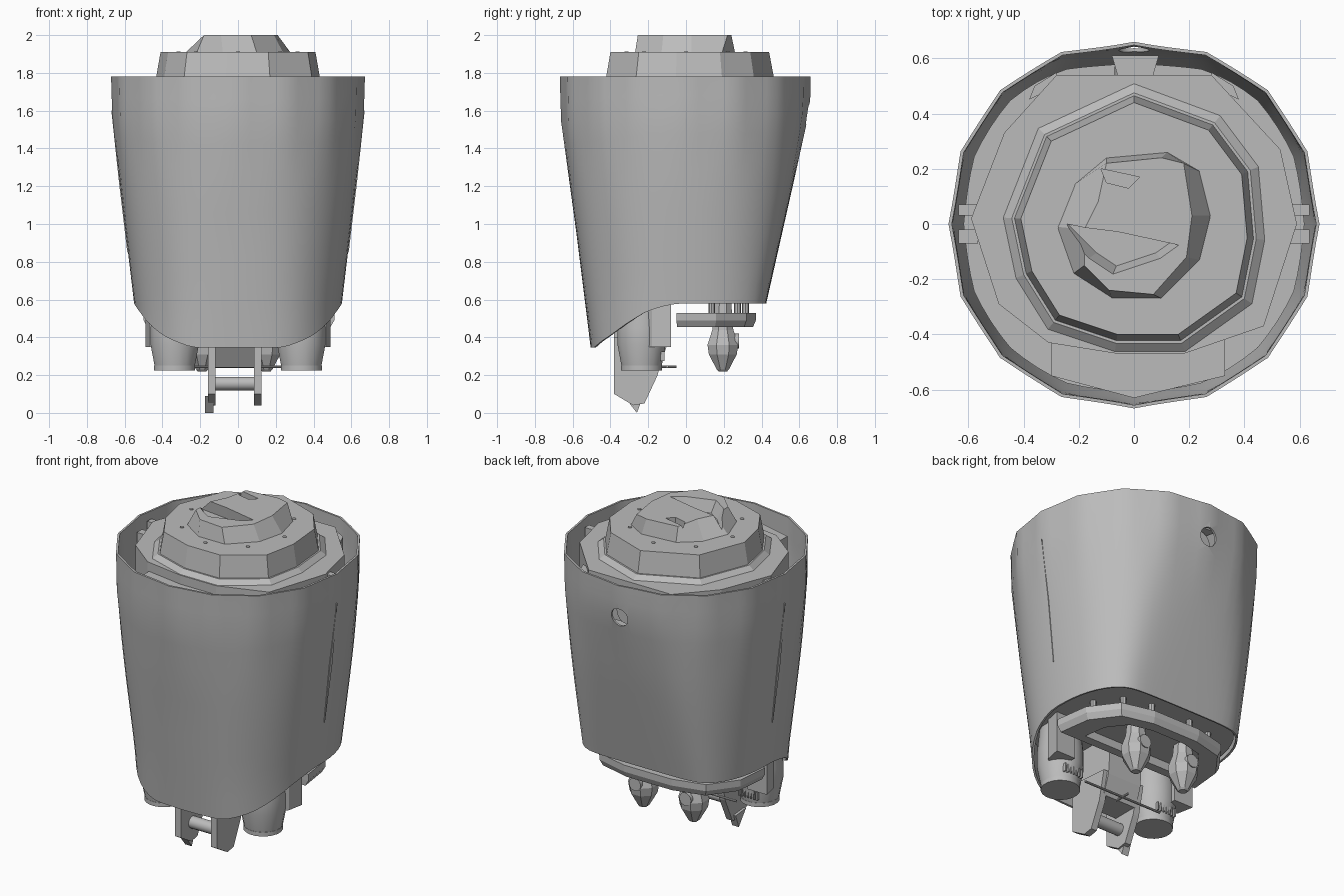
import bpy, bmesh, math
from mathutils import Vector, Matrix

if "Cube" in bpy.data.objects:
    bpy.data.objects.remove(bpy.data.objects["Cube"])

grey = bpy.data.materials.new("plain grey")
grey.use_nodes = True
grey.diffuse_color = (0.5, 0.5, 0.5, 1)
grey.node_tree.nodes["Principled BSDF"].inputs["Base Color"].default_value = (0.5, 0.5, 0.5, 1)


def soften(ob, angle):
    bpy.ops.object.select_all(action="DESELECT")
    ob.select_set(True)
    bpy.context.view_layer.objects.active = ob
    bpy.ops.object.shade_smooth_by_angle(angle=math.radians(angle))


def finish(name, bm, smooth=None):
    bmesh.ops.recalc_face_normals(bm, faces=bm.faces)
    mesh = bpy.data.meshes.new(name)
    bm.to_mesh(mesh)
    bm.free()
    mesh.materials.append(grey)
    ob = bpy.data.objects.new(name, mesh)
    bpy.context.collection.objects.link(ob)
    if smooth:
        soften(ob, smooth)
    return ob


def loft(name, rings, smooth=None, caps=True):
    bm = bmesh.new()
    rows = [[bm.verts.new(p) for p in ring] for ring in rings]
    n = len(rows[0])
    for a, b in zip(rows, rows[1:]):
        for i in range(n):
            j = (i + 1) % n
            bm.faces.new((a[i], a[j], b[j], b[i]))
    if caps:
        bm.faces.new(rows[0])
        bm.faces.new(rows[-1])
    return finish(name, bm, smooth)


def circle(r, z, n, x=0, y=0):
    turns = [math.tau * (i + 0.5) / n for i in range(n)]
    return [(x + r * math.cos(a), y + r * math.sin(a), z) for a in turns]


def turned(name, profile, n, x=0, y=0, smooth=None):
    return loft(name, [circle(r, z, n, x, y) for r, z in profile], smooth)


def box(name, centre, size):
    bm = bmesh.new()
    bmesh.ops.create_cube(bm, size=1, matrix=Matrix.Translation(centre) @ Matrix.Diagonal((*size, 1)))
    return finish(name, bm)


def rod(name, a, b, r, n=16):
    a, b = Vector(a), Vector(b)
    d = b - a
    m = Matrix.Translation((a + b) / 2) @ d.to_track_quat("Z", "Y").to_matrix().to_4x4()
    bm = bmesh.new()
    bmesh.ops.create_cone(bm, cap_ends=True, segments=n, radius1=r, radius2=r, depth=d.length, matrix=m)
    return finish(name, bm, 40)


def at_height(outline, z, scale=1):
    return [(x * scale, y * scale, z) for x, y in outline]


def slab_z(name, outline, z0, z1):
    return loft(name, [at_height(outline, z0), at_height(outline, z1)])


def slab_x(name, outline, x0, x1):
    return loft(name, [[(x, y, z) for y, z in outline] for x in (x0, x1)])


def apply_modifiers(ob):
    bpy.context.view_layer.update()
    dg = bpy.context.evaluated_depsgraph_get()
    mesh = bpy.data.meshes.new_from_object(ob.evaluated_get(dg))
    ob.modifiers.clear()
    ob.data = mesh


def cut(ob, cutter):
    mod = ob.modifiers.new("cut", "BOOLEAN")
    mod.operation = "DIFFERENCE"
    mod.object = cutter
    mod.solver = "EXACT"
    apply_modifiers(ob)
    bpy.data.objects.remove(cutter)


def lerp_table(table, t):
    for (a, u), (b, v) in zip(table, table[1:]):
        if t <= b:
            return u + (v - u) * max(0, (t - a) / (b - a))
    return table[-1][1]


# Tapered outer shell: a cone flattened at the sides, front and back, with a swept lip
ROUND = [(0.35, 0.56), (0.58, 0.577), (1.0, 0.625), (1.55, 0.681), (1.78, 0.686)]
SIDE = [(0.35, 0.525), (0.58, 0.55), (1.0, 0.6), (1.55, 0.665), (1.78, 0.672)]
FRONT = [(0.35, 0.505), (0.95, 0.58), (1.55, 0.662), (1.78, 0.668)]
BACK = [(0.58, 0.425), (1.2, 0.565), (1.62, 0.658), (1.78, 0.66)]
LIP = [(-0.51, 0.345), (-0.4, 0.41), (-0.3, 0.48), (-0.2, 0.54), (-0.08, 0.575), (0, 0.58)]
SIDES = 16


def flattened(t, r, limit, k=12):
    return r * t / (1 + abs(t) ** k * ((r / limit) ** k - 1)) ** (1 / k)


def shell_point(a, z, scale=1):
    # the round lower part turns into a flat-sided rim
    half = math.pi / SIDES
    flat = math.cos(half) / math.cos(a % (2 * half) - half)
    scale *= 1 + (flat - 1) * min(1, max(0, (z - 1.2) / 0.5))
    r = lerp_table(ROUND, z)
    depth = lerp_table(FRONT if math.sin(a) < 0 else BACK, z)
    x = flattened(math.cos(a), r, lerp_table(SIDE, z))
    return (scale * x, scale * flattened(math.sin(a), r, depth), z)


angles = [math.tau * i / 64 for i in range(64)]
rings = []
for k in range(13):
    ring = []
    for a in angles:
        low = lerp_table(LIP, max(-0.51, 0.56 * math.sin(a)))
        ring.append(shell_point(a, low + (1.78 - low) * k / 12))
    rings.append(ring)
shell = loft("outer_shell", rings, caps=False)
solid = shell.modifiers.new("thickness", "SOLIDIFY")
solid.thickness = 0.012
solid.offset = -1
apply_modifiers(shell)
cut(shell, rod("hole_cutter", (0, 0.5, 1.58), (0, 0.8, 1.58), 0.055, 24))
soften(shell, 30)

# Closed core inside the shell, with a tube behind the rear hole
loft("inner_core", [[shell_point(a, z, s) for a in angles] for z, s in ((0.6, 0.96), (0.75, 0.95), (1.42, 0.8))], 35)
loft("recess_floor", [[shell_point(a, z, 0.95) for a in angles] for z in (1.4, 1.42)], 35)
rod("rear_port", (0, 0.5, 1.58), (0, 0.57, 1.58), 0.07)

# Slim raised seams on the two sides
for s in (-1, 1):
    pts = []
    for z, w in ((0.85, 0.003), (1.22, 0.012), (1.6, 0.003)):
        x = s * lerp_table(SIDE, z)
        pts.append([(x + s * e, w * f, z) for e, f in ((-0.01, -1), (0.004, -1), (0.004, 1), (-0.01, 1))])
    loft("side_seam", pts)

# Stepped top: deck, sloped step, collar and lopsided crown
deck = [(0.28, 0.54), (0.53, 0.27), (0.59, 0), (0.47, -0.37), (0.18, -0.47), (-0.06, -0.47),
        (-0.31, -0.43), (-0.49, -0.29), (-0.59, 0.02), (-0.47, 0.33), (-0.28, 0.54)]
slab_z("top_deck", deck, 1.5, 1.755)
collar = [(0, 0.44), (0.27, 0.34), (0.39, 0.18), (0.41, -0.05), (0.37, -0.25), (0.16, -0.4),
          (-0.06, -0.4), (-0.27, -0.33), (-0.37, -0.17), (-0.41, 0.02), (-0.3, 0.3)]
loft("deck_step", [at_height(collar, 1.75, 1.17), at_height(collar, 1.78, 1.08)])
loft("collar", [at_height(collar, 1.77, 1.06), at_height(collar, 1.91)])
foot = [(0.12, 0.26), (0.24, 0.19), (0.28, 0.03), (0.24, -0.13), (0.1, -0.27),
        (-0.08, -0.27), (-0.22, -0.18), (-0.28, -0.01), (-0.22, 0.14), (-0.1, 0.24)]
head = [(0.1, 0.24), (0.18, 0.22), (0.21, 0.03), (0.19, -0.12), (0.07, -0.255),
        (-0.09, -0.24), (-0.18, -0.15), (-0.18, -0.02), (-0.13, 0.08), (-0.1, 0.22)]
crown = loft("crown", [at_height(foot, 1.905), at_height(head, 2.0)])
gash = [(-0.3, 0.0), (-0.06, -0.03), (0.17, -0.08), (0.1, -0.13), (-0.08, -0.19), (-0.17, -0.13)]
cut(crown, loft("gash_cutter", [at_height(gash, 1.93, 0.8), at_height(gash, 2.02)]))
pit = [(-0.12, 0.2), (0.02, 0.17), (-0.02, 0.13), (-0.1, 0.15)]
cut(crown, slab_z("pit_cutter", pit, 1.95, 2.1))
for i in range(8):
    a = math.tau * i / 8
    turned("screw", [(0.011, 1.905), (0.011, 1.914)], 12, 0.315 * math.cos(a), 0.315 * math.sin(a))

# Ledge and brackets between deck and shell
slab_z("front_ledge", [(-0.3, -0.42), (0.33, -0.42), (0.33, -0.55), (0, -0.63), (-0.3, -0.55)], 1.6, 1.7)
for s in (-1, 1):
    box("side_bracket", (s * 0.6, 0.05, 1.67), (0.07, 0.04, 0.14))
    box("side_bracket", (s * 0.6, -0.045, 1.64), (0.07, 0.05, 0.14))
    slab_z("rear_bracket", [(s * 0.28, 0.5), (s * 0.38, 0.45), (s * 0.36, 0.5), (s * 0.28, 0.55)], 1.6, 1.73)
slab_z("port_cover", [(-0.08, 0.61), (0.09, 0.61), (0.07, 0.54), (-0.06, 0.54)], 1.65, 1.69)

# Rear tray hanging on posts under the core
outer = [(-0.5, -0.05), (0.51, -0.05), (0.48, 0.16), (0.36, 0.32), (0.16, 0.37), (-0.16, 0.37), (-0.36, 0.32), (-0.48, 0.16)]
tray = loft("rear_tray", [at_height(outer, 0.455, 0.96), at_height(outer, 0.49), at_height(outer, 0.53)])
cut(tray, slab_z("tray_cutter", [(x * 0.7, 0.04 + y * 0.68) for x, y in outer], 0.4, 0.505))
for x, y in outer[2:]:
    rod("tray_post", (x * 0.85, y * 0.85, 0.52), (x * 0.85, y * 0.85, 0.62), 0.018, 8)

# Two faceted connectors through the tray
for x in (0.15, -0.19):
    turned("connector", [(0.045, 0.62), (0.06, 0.44), (0.088, 0.36), (0.08, 0.31), (0.035, 0.23), (0.025, 0.22)], 8, x, 0.195)
    rod("connector_ring", (x, 0.195, 0.38), (x, 0.28, 0.38), 0.04, 12)

# Two canisters with ribbed caps, each beside a shoulder block
for s in (1, -1):
    x, y = s * 0.335, -0.235
    turned("canister", [(0.115, 0.61), (0.13, 0.45), (0.13, 0.36), (0.105, 0.23)], 16, x, y, 35)
    turned("canister_cap", [(0.11, 0.225), (0.11, 0.25)], 20, x, y, 35)
    for i in range(7):
        box("cap_rib", (x - 0.06 + i * 0.02, y + 0.11, 0.3), (0.008, 0.02, 0.05))
    slab_z("shoulder", [(s * 0.37, -0.28), (s * 0.47, -0.18), (s * 0.49, -0.08), (s * 0.36, -0.08)], 0.35, 0.61)

# Front lever: mount, two cheeks, cross bar and thin wire
slab_x("lever_mount", [(-0.38, 0.6), (-0.38, 0.36), (-0.3, 0.24), (-0.14, 0.24), (-0.1, 0.36), (-0.08, 0.6)], -0.13, 0.1)
cheek = [(-0.38, 0.4), (-0.38, 0.1), (-0.28, 0.04), (-0.22, 0.05), (-0.15, 0.2), (-0.11, 0.38)]
for x in (-0.14, 0.105):
    slab_x("lever_cheek", cheek, x - 0.02, x + 0.02)
slab_x("lever_tip", [(-0.33, 0.09), (-0.26, 0.0), (-0.23, 0.08)], -0.175, -0.13)
rod("lever_bar", (-0.13, -0.27, 0.155), (0.1, -0.27, 0.155), 0.036)
rod("wire", (-0.27, -0.1, 0.245), (0.27, -0.1, 0.245), 0.007, 8)
rod("wire_end", (0, -0.16, 0.245), (0, -0.05, 0.245), 0.007, 8)
